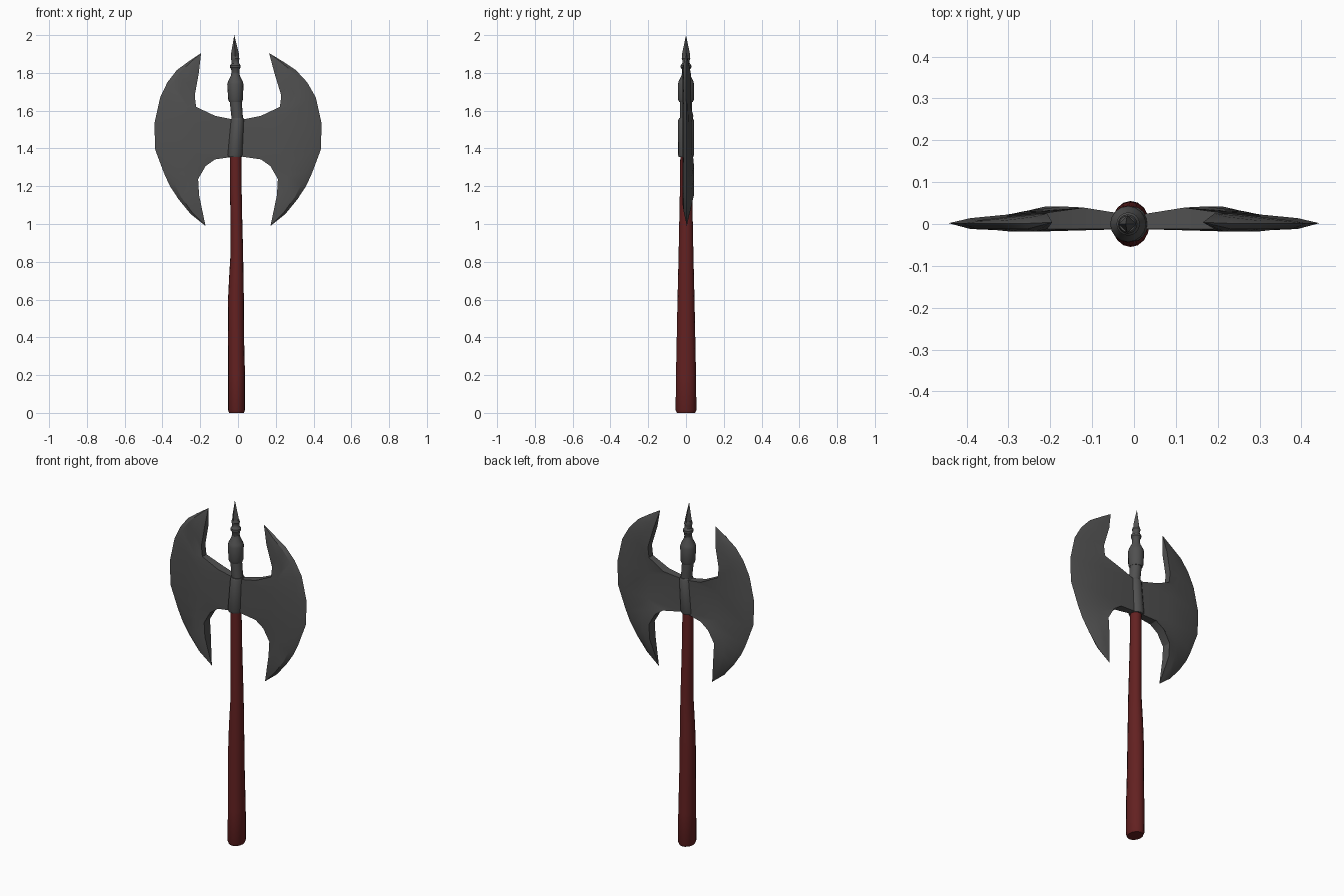
import bpy, bmesh
from math import sin, cos, tau, radians

cube = bpy.data.objects.get("Cube")
if cube:
    bpy.data.objects.remove(cube)


def material(name, rgb):
    mat = bpy.data.materials.new(name)
    mat.use_nodes = True
    colour = (*rgb, 1)
    mat.diffuse_color = colour
    mat.node_tree.nodes["Principled BSDF"].inputs["Base Color"].default_value = colour
    return mat


steel = material("dark steel", (0.08, 0.08, 0.08))
wood = material("red wood", (0.125, 0.015, 0.015))


def loft(name, rings, mat, angle=35):
    """Skin closed rings of points, cap both ends and merge collapsed points."""
    bm = bmesh.new()
    rows = [[bm.verts.new(p) for p in ring] for ring in rings]
    count = len(rows[0])
    for a, b in zip(rows, rows[1:]):
        for i in range(count):
            j = (i + 1) % count
            bm.faces.new((a[i], a[j], b[j], b[i]))
    bm.faces.new(rows[0])
    bm.faces.new(rows[-1])
    bmesh.ops.remove_doubles(bm, verts=bm.verts, dist=0.0005)
    bmesh.ops.recalc_face_normals(bm, faces=bm.faces)
    mesh = bpy.data.meshes.new(name)
    bm.to_mesh(mesh)
    bm.free()
    mesh.materials.append(mat)
    obj = bpy.data.objects.new(name, mesh)
    bpy.context.collection.objects.link(obj)
    bpy.ops.object.select_all(action="DESELECT")
    obj.select_set(True)
    bpy.context.view_layer.objects.active = obj
    bpy.ops.object.shade_smooth_by_angle(angle=radians(angle))
    return obj


def turned(name, sections, mat, sides=16):
    """Sections are centre x, height, x radius, y radius."""
    rings = [[(cx + rx * cos(tau * i / sides), ry * sin(tau * i / sides), z)
              for i in range(sides)] for cx, z, rx, ry in sections]
    return loft(name, rings, mat)


# Slightly crooked wooden handle, oval at the butt
turned("handle", [
    (-.008, 0, .039, .048), (-.008, .015, .045, .055), (-.008, .2, .045, .053),
    (-.01, .4, .042, .049), (-.011, .6, .042, .045), (-.009, .72, .038, .042),
    (-.006, .85, .033, .039), (-.008, 1, .031, .036), (-.012, 1.2, .031, .032),
    (-.013, 1.38, .03, .03)], wood)

# Leaning socket that holds the blades
turned("collar", [
    (-.016, 1.355, .038, .038), (-.016, 1.365, .041, .042),
    (-.003, 1.55, .036, .042), (-.002, 1.56, .032, .036)], steel)

# Neck, knob and stacked rings above the socket
turned("neck", [(-.002, 1.54, .03, .031), (-.013, 1.66, .032, .032)], steel)
turned("knob", [
    (-.013, 1.645, .034, .036), (-.013, 1.66, .039, .042),
    (-.014, 1.74, .043, .043), (-.014, 1.755, .039, .039),
    (-.014, 1.785, .024, .024), (-.014, 1.8, .021, .021)], steel)
turned("finial_rings", [
    (-.014, 1.79, .02, .02), (-.014, 1.82, .022, .022), (-.014, 1.828, .028, .028),
    (-.014, 1.84, .028, .028), (-.014, 1.85, .02, .02), (-.015, 1.865, .019, .019),
    (-.015, 1.875, .023, .023), (-.016, 1.89, .019, .019)], steel)

# Four-sided spike
turned("spike", [(-.015, 1.87, .02, .02), (-.016, 1.9, .021, .021),
                 (-.02, 2, 0, 0)], steel, sides=4)

# Blade outline as pairs: cutting edge point, inner edge point (x, z)
TOP, BOTTOM = (.18, 1.905), (.172, .99)
OUTLINE = [
    (TOP, TOP),
    ((.25, 1.86), (.2, 1.8)),
    ((.315, 1.815), (.229, 1.68)),
    ((.37, 1.75), (.222, 1.62)),
    ((.412, 1.67), (.12, 1.572)),
    ((.443, 1.53), (.01, 1.55)),
    ((.438, 1.392), (.01, 1.358)),
    ((.39, 1.265), (.122, 1.342)),
    ((.36, 1.2), (.172, 1.306)),
    ((.314, 1.13), (.211, 1.238)),
    ((.25, 1.052), (.206, 1.153)),
    (BOTTOM, BOTTOM)]
# Cross-section: fraction from cutting edge to inner edge, depth
SECTION = [(0, .002), (.12, -.012), (.5, -.018), (1, -.012),
           (1, .042), (.5, .03), (.12, .014)]


def blade(name, side):
    rings = []
    for outer, inner in OUTLINE:
        ring = []
        for t, y in SECTION:
            x = outer[0] + (inner[0] - outer[0]) * t
            z = outer[1] + (inner[1] - outer[1]) * t
            if y > 0:   # the back swells below and thins toward the socket
                y = min(y, .02 + .16 * x) * (.6 if z > 1.6 else 1)
            if outer == inner:
                y = .004
            lean = -.015 * max(0, (z - 1.7) / .2)
            ring.append((side * x + lean, y, z))
        rings.append(ring)
    # collapsed tips keep a hair of width so that the end caps are valid
    loft(name, rings, steel, 25)


blade("left_blade", 1)
blade("right_blade", -1)
